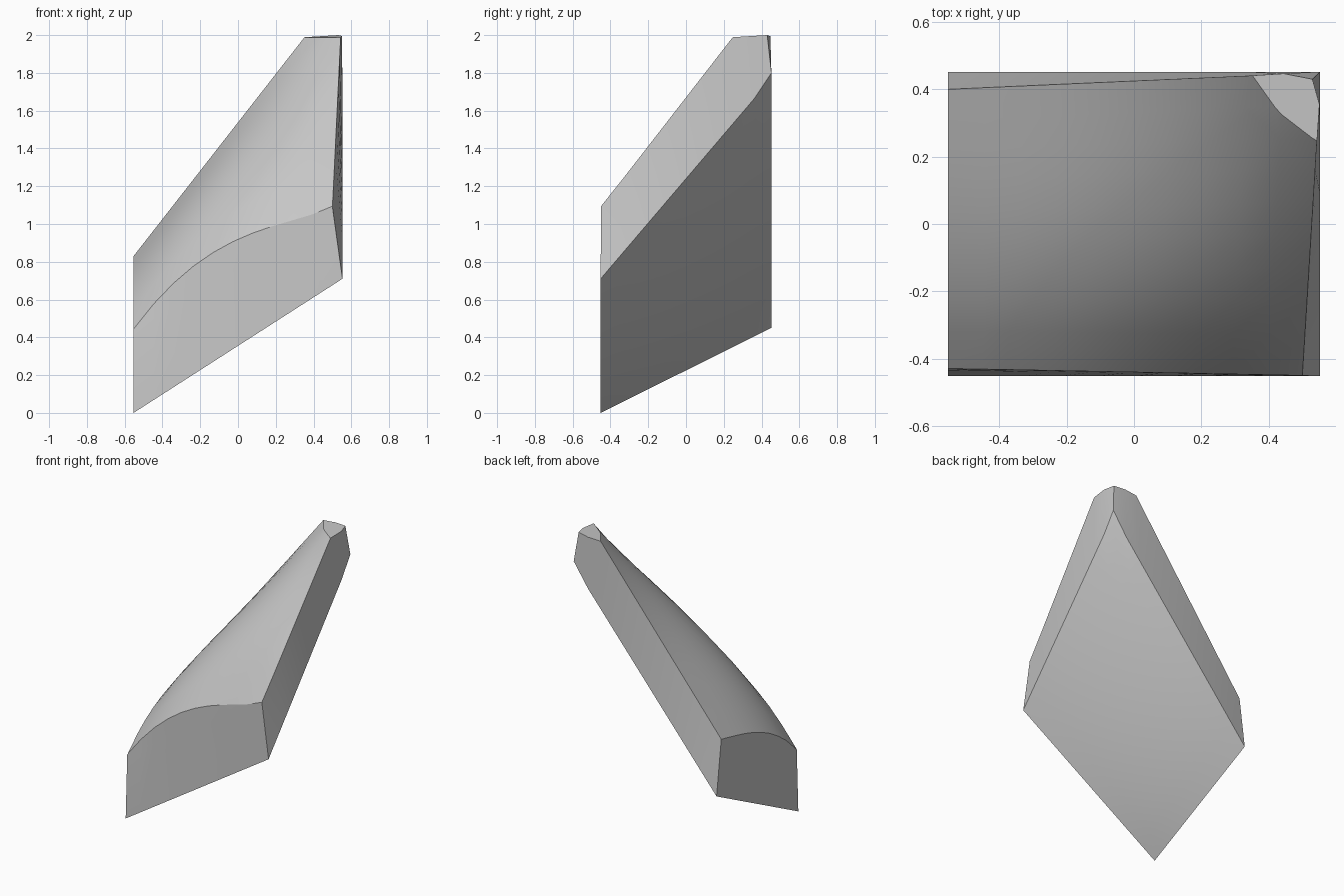
import bpy, bmesh
from mathutils import Vector

if "Cube" in bpy.data.objects:
    bpy.data.objects.remove(bpy.data.objects["Cube"], do_unlink=True)

N = 10
LIP = 0.03
ROWS = [0, LIP] + [LIP + (1 - LIP) * i / (N - 1) for i in range(1, N)]

# Corners in the order front right, front left, back right, back left
BASE = [Vector(c) for c in ((-0.553, -0.452, 0), (0.553, -0.452, 0.71),
                            (-0.553, 0.452, 0.45), (0.553, 0.452, 1.77))]
CROWN = [Vector(c) for c in ((-0.553, -0.435, 0.44), (0.5, -0.45, 1.09),
                             (-0.553, 0.4, 0.83), (0.556, 0.45, 2.25))]


def patch(c, u, v):
    return c[0].lerp(c[1], u).lerp(c[2].lerp(c[3], u), v)


def crown_point(i, j):
    u, v = i / N, ROWS[j]
    lip = 0.78 * u * (1 - u) ** 1.5
    if j < 2:
        # steep lip standing just proud of the front edge
        p = patch(CROWN, u, 0)
        if j == 1:
            p += Vector((0, 0.006 * (1 - u), 0.004 + lip))
        return p
    # domed swell over the rest, fullest towards the front
    p = patch(CROWN, u, v)
    swell = (0.085 + 0.06 * u) * (1 - u ** 6)
    p.z += lip * (1 - v) + swell * 4 * v * (1 - v) * (1.4 - 0.8 * v)
    return p


bm = bmesh.new()
low = [[bm.verts.new(patch(BASE, i / N, j / N)) for j in range(N + 1)] for i in range(N + 1)]
top = [[bm.verts.new(crown_point(i, j)) for j in range(N + 1)] for i in range(N + 1)]
low[N][N].co.z = 1.8

# Underside and domed top
for i in range(N):
    for j in range(N):
        for grid in (low, top):
            bm.faces.new((grid[i][j], grid[i + 1][j], grid[i + 1][j + 1], grid[i][j + 1]))

# Four side walls joining the two borders
ring = [(k, 0) for k in range(N)] + [(N, k) for k in range(N)]
ring += [(N - k, N) for k in range(N)] + [(0, N - k) for k in range(N)]
for (a, b), (c, d) in zip(ring, ring[1:] + ring[:1]):
    bm.faces.new((low[a][b], low[c][d], top[c][d], top[a][b]))

# Cut the peak off with a nearly level plane and tuck in its outer corner
cut = bmesh.ops.bisect_plane(bm, geom=bm.verts[:] + bm.edges[:] + bm.faces[:],
                             plane_co=(0.54, 0.44, 2.0), plane_no=(-0.06, -0.06, 1),
                             clear_outer=True)
edges = [e for e in cut["geom_cut"] if isinstance(e, bmesh.types.BMEdge)]
bmesh.ops.holes_fill(bm, edges=edges, sides=0)
corner = max((v for e in edges for v in e.verts), key=lambda v: v.co.x + v.co.y)
corner.co = (0.53, 0.43, 2.0)
bmesh.ops.recalc_face_normals(bm, faces=bm.faces[:])

mesh = bpy.data.meshes.new("rock_slab")
bm.to_mesh(mesh)
bm.free()
slab = bpy.data.objects.new("rock_slab", mesh)
bpy.context.collection.objects.link(slab)

# Plain grey stone
stone = bpy.data.materials.new("grey_stone")
stone.use_nodes = True
colour = (0.57, 0.57, 0.57, 1)
stone.diffuse_color = colour
stone.node_tree.nodes["Principled BSDF"].inputs["Base Color"].default_value = colour
mesh.materials.append(stone)

bpy.context.view_layer.objects.active = slab
slab.select_set(True)
bpy.ops.object.shade_smooth_by_angle(angle=0.52)
